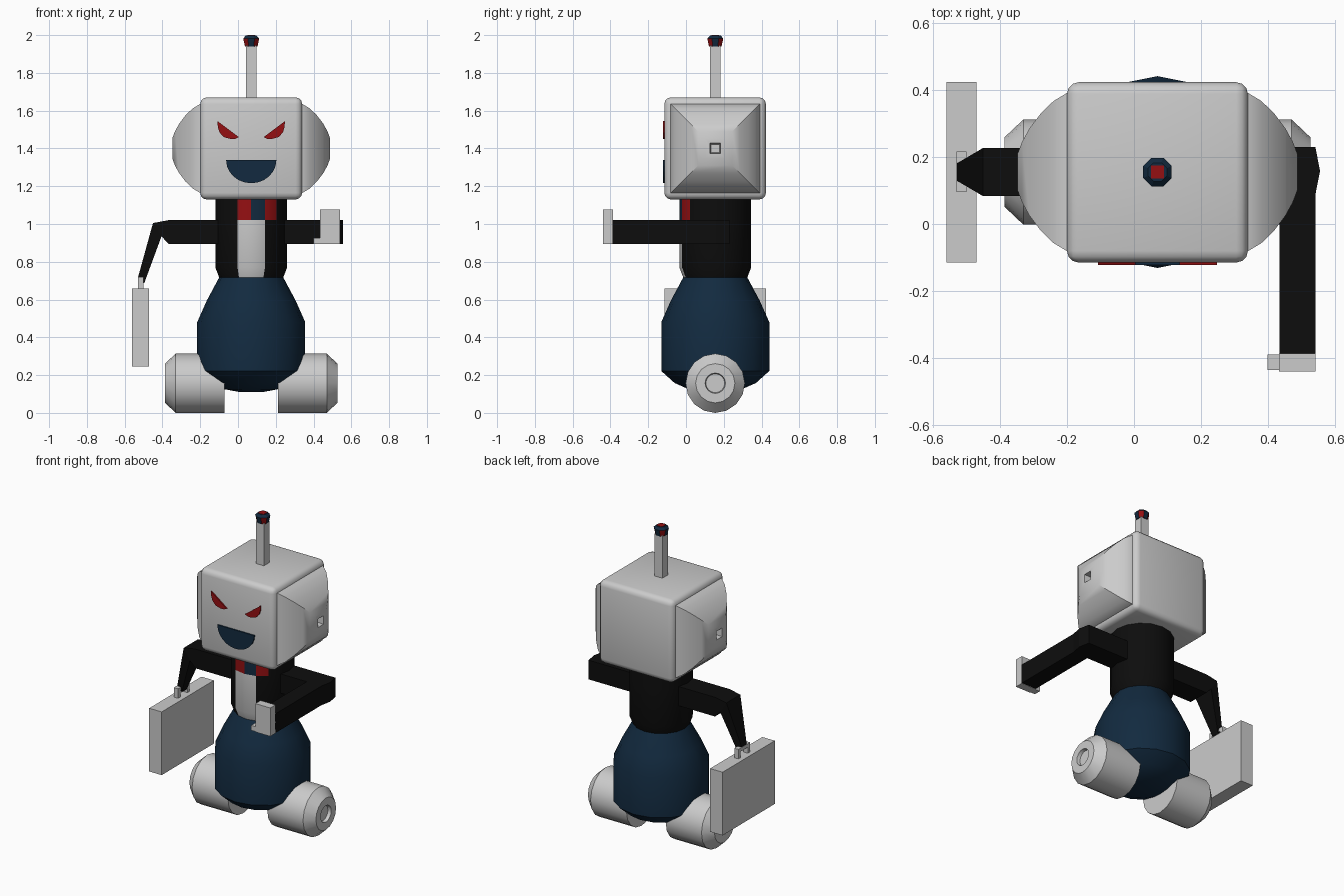
import bpy, bmesh, math
from mathutils import Vector

if "Cube" in bpy.data.objects:
    bpy.data.objects.remove(bpy.data.objects["Cube"])

CX, CY = 0.07, 0.155          # axis of head, torso and body
C = Vector((CX, CY, 0))


def material(name, rgb):
    m = bpy.data.materials.new(name)
    m.diffuse_color = (*rgb, 1)
    m.use_nodes = True
    m.node_tree.nodes["Principled BSDF"].inputs["Base Color"].default_value = m.diffuse_color
    return m


WHITE = material("light_grey", (0.6, 0.6, 0.6))
BLACK = material("black", (0.004, 0.004, 0.004))
NAVY = material("navy", (0.006, 0.023, 0.05))
RED = material("red", (0.3, 0.005, 0.006))


def finish(name, bm, mats, rule=None, smooth=0):
    """Turn a bmesh into an object; rule(face) picks the material index."""
    bmesh.ops.recalc_face_normals(bm, faces=bm.faces[:])
    bm.normal_update()
    for f in bm.faces:
        f.smooth = smooth > 0
        if rule:
            f.material_index = rule(f)
    for e in bm.edges:
        e.smooth = e.calc_face_angle(0) < math.radians(smooth)
    me = bpy.data.meshes.new(name)
    bm.to_mesh(me)
    bm.free()
    for m in mats:
        me.materials.append(m)
    ob = bpy.data.objects.new(name, me)
    bpy.context.collection.objects.link(ob)
    return ob


def loft(name, rings, mats, rule=None, smooth=0):
    """Bridge equal-length rings of points and cap both ends."""
    bm = bmesh.new()
    loops = [[bm.verts.new(p) for p in ring] for ring in rings]
    n = len(loops[0])
    for a, b in zip(loops, loops[1:]):
        for i in range(n):
            j = (i + 1) % n
            bm.faces.new((a[i], a[j], b[j], b[i]))
    bm.faces.new(loops[0])
    bm.faces.new(loops[-1])
    return finish(name, bm, mats, rule, smooth)


def lathe(name, profile, n, origin, axis, mats, phase=0.0, rule=None, smooth=0):
    """Revolve (radius, distance) points about an axis; vertex 0 faces -y."""
    w = Vector(axis)
    u = Vector((0, -1, 0))
    v = w.cross(u)
    angles = [phase + 2 * math.pi * i / n for i in range(n)]
    rings = [[origin + w * t + (u * math.cos(a) + v * math.sin(a)) * r for a in angles]
             for r, t in profile]
    return loft(name, rings, mats, rule, smooth)


def prism(name, pts, lo, hi, mat, front=False):
    """Extrude an outline: (x, y) along z, or (x, z) along y when front."""
    place = (lambda p, h: (p[0], h, p[1])) if front else (lambda p, h: (p[0], p[1], h))
    return loft(name, [[place(p, h) for p in pts] for h in (lo, hi)], [mat])


def box(name, x0, x1, y0, y1, z0, z1, mat, bevel=0):
    bm = bmesh.new()
    bmesh.ops.create_cube(bm, size=1)
    for v in bm.verts:
        v.co = ((x0 + x1) / 2 + v.co.x * (x1 - x0),
                (y0 + y1) / 2 + v.co.y * (y1 - y0),
                (z0 + z1) / 2 + v.co.z * (z1 - z0))
    if bevel:
        bmesh.ops.bevel(bm, geom=bm.edges[:], offset=bevel, segments=3,
                        profile=0.5, affect='EDGES')
    return finish(name, bm, [mat], smooth=35 if bevel else 0)


def bearing(f):
    """Angle of a face round the main axis, 0 at the front, + towards +x."""
    c = f.calc_center_median() - C
    return math.degrees(math.atan2(c.x, -c.y))


# Head
box("head", CX - 0.27, CX + 0.27, -0.115, 0.423, 1.13, 1.67, WHITE, bevel=0.035)

# Square domed ears with a small socket at the tip
EAR = [(0.238, 0.25), (0.236, 0.27), (0.212, 0.31), (0.175, 0.348), (0.13, 0.382),
       (0.09, 0.404), (0.053, 0.418), (0.028, 0.418), (0.022, 0.375)]
for side, s in (("right", 1), ("left", -1)):
    lathe(f"{side}_ear", [(r * math.sqrt(2), t) for r, t in EAR], 4,
          Vector((CX, CY, 1.40)), (s, 0, 0), [WHITE], math.pi / 4, smooth=32)

# Eyes and mouth as thin plates
EYE = [(0.178, 1.544), (0.066, 1.46), (0.085, 1.451), (0.108, 1.45),
       (0.145, 1.46), (0.168, 1.485), (0.177, 1.515)]
for side, s in (("right", 1), ("left", -1)):
    prism(f"{side}_eye", [(CX + s * x, z) for x, z in EYE], -0.123, -0.114, RED, front=True)
arc = [math.pi * i / 12 for i in range(13)]
prism("mouth", [(CX - 0.133 * math.cos(a), 1.338 - 0.122 * math.sin(a)) for a in arc],
      -0.123, -0.114, NAVY, front=True)

# Antenna rod and tip
box("antenna_rod", CX - 0.028, CX + 0.028, CY - 0.028, CY + 0.028, 1.65, 1.945, WHITE)


def tip_rule(f):
    diagonal = abs(abs(bearing(f)) % 90 - 45) < 10
    return 1 if diagonal and abs(f.normal.z) < 0.4 else 0


lathe("antenna_tip", [(0.036, 1.94), (0.046, 1.983), (0.03, 1.998)], 8, C, (0, 0, 1),
      [NAVY, RED], math.pi / 8, tip_rule)
box("antenna_tip_cap", CX - 0.02, CX + 0.02, CY - 0.02, CY + 0.02, 1.994, 2.0, RED)


# Torso: black jacket, light shirt front and striped tie band
def torso_rule(f):
    a, z = bearing(f), f.calc_center_median().z
    if abs(f.normal.z) > 0.9:
        return 0
    if z < 1.02:
        return 1 if abs(a) < 22 else 0
    if -22 < a < 45:
        return 3 if 0 < a < 22 else 2
    return 0


lathe("torso", [(0.163, 0.70), (0.19, 0.77), (0.19, 1.02), (0.19, 1.15)], 16, C,
      (0, 0, 1), [BLACK, WHITE, RED, NAVY], rule=torso_rule, smooth=30)

# Round lower body
lathe("lower_body", [(0.06, 0.11), (0.14, 0.125), (0.215, 0.158), (0.286, 0.222),
                     (0.286, 0.48), (0.235, 0.595), (0.168, 0.72)],
      16, C, (0, 0, 1), [NAVY], smooth=30)

# Wheels with chamfered rims and a recessed hub
WHEEL = [(0.157, 0.142), (0.157, 0.4), (0.104, 0.456), (0.054, 0.456), (0.05, 0.435)]
for side, s in (("right", 1), ("left", -1)):
    lathe(f"{side}_wheel", WHEEL, 16, Vector((CX, CY, 0.157)), (s, 0, 0), [WHITE], smooth=30)

# Right arm bends forward at the elbow, open hand at the end
prism("right_arm", [(0.2, 0.087), (0.434, 0.087), (0.434, -0.39), (0.541, -0.39),
                    (0.541, 0.087), (0.555, 0.158), (0.541, 0.23), (0.2, 0.23)],
      0.895, 1.02, BLACK)
box("right_hand", 0.433, 0.541, -0.44, -0.386, 0.893, 1.078, WHITE)
box("right_thumb", 0.399, 0.436, -0.435, -0.39, 0.893, 0.925, WHITE)

# Left arm bends down and tapers to the case: (top x, z, bottom x, z, half width)
ARM = [(-0.07, 1.02, -0.07, 0.895, 0.072), (-0.37, 1.02, -0.368, 0.895, 0.072),
       (-0.45, 1.005, -0.405, 0.935, 0.072), (-0.53, 0.715, -0.497, 0.685, 0.025)]
loft("left_arm", [[(a, CY - h, b), (a, CY + h, b), (c, CY + h, d), (c, CY - h, d)]
                  for a, b, c, d, h in ARM], [BLACK])

# Carrying case with a handle
box("case", -0.56, -0.47, -0.115, 0.423, 0.246, 0.658, WHITE)
for end, y in (("front", 0.108), ("back", 0.205)):
    box(f"case_handle_{end}_post", -0.53, -0.5, y - 0.012, y + 0.012, 0.65, 0.72, WHITE)
box("case_handle_bar", -0.53, -0.5, 0.096, 0.217, 0.697, 0.72, WHITE)
